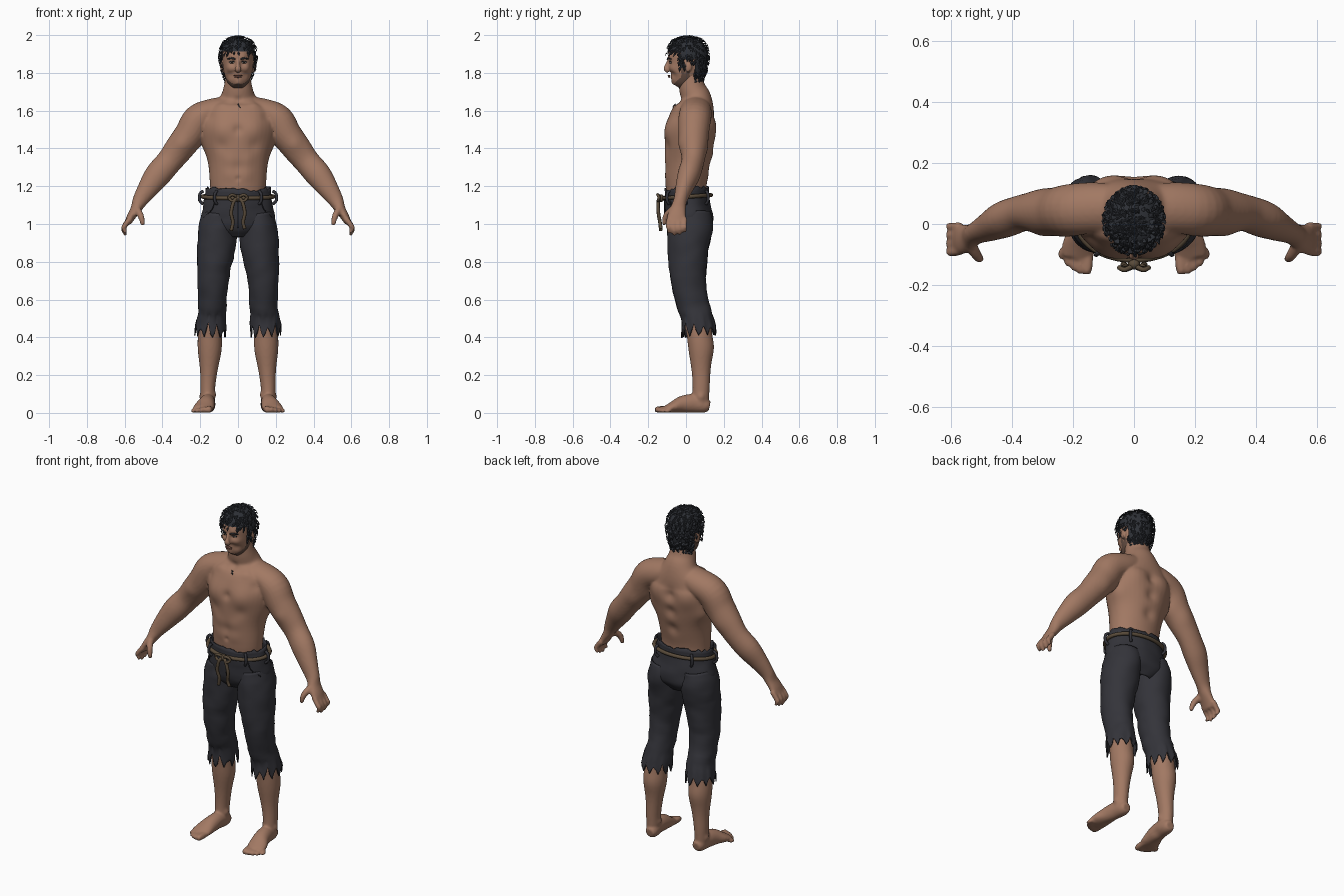
import bpy, bmesh, math, random
from mathutils import Vector, noise

random.seed(4)
if "Cube" in bpy.data.objects:
    bpy.data.objects.remove(bpy.data.objects["Cube"])


def material(name, *rgb):
    mat = bpy.data.materials.new(name)
    mat.use_nodes = True
    mat.diffuse_color = (*rgb, 1)
    mat.node_tree.nodes["Principled BSDF"].inputs["Base Color"].default_value = (*rgb, 1)
    return mat


skin = material("skin", .36, .19, .125)
stubble = material("stubble", .13, .075, .055)
lip = material("lip", .25, .11, .08)
hair = material("hair", .026, .029, .036)
cloth = material("dark cloth", .034, .034, .042)
seam = material("seam", .016, .016, .02)
rope = material("rope", .1, .07, .042)
white = material("eye white", .4, .36, .33)
iris = material("iris", .03, .02, .015)


def spline(keys, steps):
    """Catmull-Rom interpolation of (x, y, z, radius, radius along ref) rows."""
    out = []
    for i in range(len(keys) - 1):
        a, b, c, d = (keys[max(0, min(len(keys) - 1, i + k))] for k in (-1, 0, 1, 2))
        for s in range(steps):
            t = s / steps
            out.append([q + t / 2 * (r - p + t * (2 * p - 5 * q + 4 * r - e + t * (3 * (q - r) + e - p)))
                        for p, q, r, e in zip(a, b, c, d)])
    return out + [list(keys[-1])]


def loft(bm, keys, side=1, n=20, ref=(0, 1, 0), steps=4, caps=True):
    path = spline(keys, steps)
    pts = [Vector(p[:3]) for p in path]
    rings = []
    for i, p in enumerate(path):
        t = (pts[min(i + 1, len(pts) - 1)] - pts[max(i - 1, 0)]).normalized()
        b = Vector(ref)
        b = (b - t * b.dot(t)).normalized()
        a = t.cross(b)
        ring = []
        for k in range(n):
            w = math.tau * k / n
            co = pts[i] + a * max(p[3], .001) * math.cos(w) + b * max(p[4], .001) * math.sin(w)
            ring.append(bm.verts.new((co.x * side, co.y, co.z)))
        rings.append(ring)
    for lo, hi in zip(rings, rings[1:]):
        for k in range(n):
            bm.faces.new((lo[k], lo[k - 1], hi[k - 1], hi[k]))
    if caps:
        bm.faces.new(rings[0])
        bm.faces.new(rings[-1])
    return rings


def ball(bm, loc, size):
    made = bmesh.ops.create_uvsphere(bm, u_segments=16, v_segments=10, radius=1)["verts"]
    for v in made:
        v.co = Vector(loc) + Vector(a * b for a, b in zip(v.co, size))


def finish(name, bm, *mats, smooth=True):
    bmesh.ops.recalc_face_normals(bm, faces=bm.faces[:])
    mesh = bpy.data.meshes.new(name)
    bm.to_mesh(mesh)
    bm.free()
    for m in mats:
        mesh.materials.append(m)
    mesh.polygons.foreach_set("use_smooth", [smooth] * len(mesh.polygons))
    obj = bpy.data.objects.new(name, mesh)
    bpy.context.collection.objects.link(obj)
    return obj


def fuse(obj, voxel, bumps):
    """Merge overlapping forms into one skin, then raise or sink mirrored areas."""
    mats = list(obj.data.materials)
    rem = obj.modifiers.new("merge", "REMESH")
    rem.mode, rem.voxel_size = "VOXEL", voxel
    soft = obj.modifiers.new("soften", "SMOOTH")
    soft.factor, soft.iterations = .5, 4
    graph = bpy.context.evaluated_depsgraph_get()
    mesh = bpy.data.meshes.new_from_object(obj.evaluated_get(graph))
    obj.modifiers.clear()
    obj.data = mesh
    mesh.materials.clear()
    for m in mats:
        mesh.materials.append(m)
    moves = []
    for v in mesh.vertices:
        p = Vector((abs(v.co.x), v.co.y, v.co.z))
        amount = sum(h * math.exp(-((p - Vector((x, y, z))).length / r) ** 2) for x, y, z, r, h in bumps)
        moves.append(v.normal * amount)
    for v, m in zip(mesh.vertices, moves):
        v.co += m
    mesh.polygons.foreach_set("use_smooth", [True] * len(mesh.polygons))


# Torso, arms and hands
bm = bmesh.new()
loft(bm, [(0, .01, 1.08, .14, .1), (0, 0, 1.2, .148, .108), (0, .01, 1.32, .158, .122),
          (0, .02, 1.42, .185, .132), (0, .027, 1.5, .2, .133), (0, .037, 1.57, .195, .12),
          (0, .05, 1.62, .16, .098), (0, .05, 1.67, .098, .082), (0, .033, 1.72, .077, .07),
          (0, .02, 1.8, .062, .062)], n=40)
for s in (1, -1):
    loft(bm, [(.04, .055, 1.62, .06, .075), (.14, .05, 1.59, .073, .085), (.21, .045, 1.55, .084, .086),
              (.257, .04, 1.475, .08, .08), (.315, .04, 1.395, .076, .069), (.365, .036, 1.33, .069, .06),
              (.425, .015, 1.26, .069, .06), (.475, -.01, 1.19, .056, .047), (.518, -.03, 1.125, .041, .036),
              (.54, -.042, 1.08, .029, .042), (.565, -.05, 1.04, .023, .05), (.583, -.05, 1.005, .018, .048)],
         side=s, n=24)
    for k in range(4):
        y = -.09 + .028 * k
        drop = .012 * abs(k - 1.3)
        loft(bm, [(.57, y, 1.03, .015, .014), (.6, y - .003, .99, .015, .014),
                  (.604, y, .96 + drop, .013, .013), (.592, y, .936 + drop, .009, .009)], side=s, n=10)
    loft(bm, [(.54, -.06, 1.085, .02, .02), (.518, -.1, 1.05, .018, .018), (.508, -.113, 1.02, .015, .015),
              (.505, -.116, .992, .01, .01)], side=s, n=10, ref=(1, 0, 0))
body = finish("torso_and_arms", bm, skin)
fuse(body, .0075, [
    (.085, -.1, 1.5, .065, .014), (.09, -.115, 1.415, .035, -.008), (0, -.11, 1.5, .025, -.01),
    (0, -.11, 1.3, .03, -.006), (0, -.115, 1.24, .012, -.008), (.05, -.11, 1.34, .035, .004),
    (.05, -.11, 1.26, .035, .004), (0, .16, 1.52, .035, -.016), (0, .15, 1.42, .035, -.014),
    (0, .13, 1.31, .035, -.012), (.1, .15, 1.52, .06, .012), (.17, .07, 1.42, .05, .012),
    (.085, -.035, 1.63, .03, .007), (0, -.03, 1.65, .02, -.008), (.15, -.05, 1.57, .03, -.006),
    (.3, -.03, 1.42, .04, .007), (.28, .1, 1.4, .05, .006)])

# Small dark chest tuft
bm = bmesh.new()
for k in range(5):
    x = .008 * math.sin(2.4 * k)
    loft(bm, [(x, -.055, 1.635 - .006 * k, .003, .003), (x + .006, -.07, 1.622 - .006 * k, .002, .002)],
         n=5, steps=1)
finish("chest_tuft", bm, hair)

# Lower legs and bare feet
bm = bmesh.new()
for s in (1, -1):
    loft(bm, [(.14, .06, .55, .062, .068), (.148, .07, .42, .064, .066), (.15, .077, .33, .062, .063),
              (.155, .08, .22, .046, .05), (.16, .08, .13, .039, .045), (.16, .075, .04, .036, .045)], side=s, n=24)
    loft(bm, [(.155, .125, .035, .025, .025), (.156, .1, .04, .04, .036), (.16, .04, .05, .05, .041),
              (.168, -.02, .045, .045, .046), (.18, -.07, .03, .03, .055), (.188, -.11, .019, .018, .052)],
         side=s, n=20, ref=(1, 0, 0))
    for k in range(5):
        r = .018 - .0018 * k
        x, tip = .15 + .021 * k, -.165 + .003 * k * k
        loft(bm, [(x, -.08, r + .004, r, r), (x + .004, tip + .02, r, r, r), (x + .006, tip, r * .8, r * .6, r * .6)],
             side=s, n=10, ref=(1, 0, 0))
fuse(finish("lower_legs_and_feet", bm, skin), .0065, [
    (.15, .14, .35, .06, .008), (.205, .08, .085, .018, .008), (.12, .07, .095, .018, .007),
    (.15, .01, .45, .03, .005), (.12, .03, .02, .03, -.006)])

# Head, nose and ears
bm = bmesh.new()
loft(bm, [(0, -.048, 1.728, .026, .028), (0, -.035, 1.748, .05, .054), (0, -.012, 1.785, .07, .082),
          (0, 0, 1.84, .079, .095), (0, .005, 1.9, .082, .098), (0, .007, 1.95, .068, .082),
          (0, .007, 1.975, .035, .045)], n=32)
loft(bm, [(0, -.086, 1.872, .008, .009), (0, -.1, 1.84, .011, .012), (0, -.105, 1.82, .017, .014),
          (0, -.092, 1.806, .013, .01)], n=12)
for s in (1, -1):
    ball(bm, (.084 * s, .012, 1.835), (.011, .02, .032))
head = finish("head", bm, skin, stubble)
fuse(head, .005, [
    (.032, -.092, 1.855, .017, -.01), (.03, -.092, 1.882, .02, .005), (.05, -.075, 1.825, .022, .005),
    (.04, -.07, 1.785, .02, -.004), (0, -.095, 1.765, .012, -.004), (0, -.085, 1.743, .016, .006)])
for f in head.data.polygons:
    x, y, z = f.center
    jaw = 1.742 + max(0, y + .065) * .9
    if z < jaw and y < .02 or (abs(x) > .06 and -.025 < y < -.005 and 1.77 < z < 1.85):
        f.material_index = 1

# Facial details
white_bm, iris_bm, brow_bm, lip_bm = (bmesh.new() for _ in range(4))
for s in (1, -1):
    ball(white_bm, (.032 * s, -.079, 1.855), (.014, .007, .006))
    ball(iris_bm, (.031 * s, -.084, 1.855), (.0055, .004, .0055))
    loft(brow_bm, [(.014, -.099, 1.872, .003, .004), (.034, -.095, 1.878, .003, .005),
                   (.056, -.078, 1.873, .002, .003)], side=s, n=8, ref=(0, 0, 1))
    loft(brow_bm, [(.018, -.085, 1.858, .002, .002), (.032, -.087, 1.862, .002, .002),
                   (.047, -.077, 1.857, .002, .002)], side=s, n=6, ref=(0, 0, 1))
ball(lip_bm, (0, -.09, 1.786), (.024, .007, .004))
ball(lip_bm, (0, -.089, 1.779), (.02, .007, .005))
finish("eyes", white_bm, white)
finish("irises", iris_bm, iris)
finish("brows_and_lashes", brow_bm, hair)
finish("lips", lip_bm, lip)


# Hair cap and layered tufts
def hairline(y):
    return 1.905 if y < -.045 else 1.825 if y < 0 else 1.86 if y < .035 else 1.755


bm = bmesh.new()
loft(bm, [(0, .028, 1.74, .06, .06), (0, .014, 1.79, .079, .088), (0, .01, 1.84, .088, .1),
          (0, .01, 1.9, .092, .104), (0, .01, 1.95, .076, .088), (0, .01, 1.975, .048, .057),
          (0, .01, 1.985, .01, .012)], n=32)
bmesh.ops.delete(bm, geom=[v for v in bm.verts if v.co.z < hairline(v.co.y)], context="VERTS")
bmesh.ops.recalc_face_normals(bm, faces=bm.faces[:])
bm.normal_update()
roots = [(v.co.copy(), v.normal.copy()) for v in bm.verts]
crown = Vector((0, .03, 2.02))
for k in range(520):
    p, nrm = random.choice(roots)
    flow = p - crown + Vector(random.uniform(-.05, .05) for _ in range(3))
    flow = (flow - nrm * flow.dot(nrm)).normalized()
    across = flow.cross(nrm) * random.uniform(.006, .011)
    long = random.uniform(.022, .04)
    mid = p + flow * long * .5 + nrm * .009
    tip = p + flow * long + nrm * random.uniform(.002, .012)
    a, b, c, d, e = (bm.verts.new(q) for q in (p - nrm * .004, mid - across, mid + nrm * .004, mid + across, tip))
    for tri in ((a, c, b), (a, d, c), (b, c, e), (c, d, e), (a, b, d), (b, e, d)):
        bm.faces.new(tri)
finish("hair", bm, hair, smooth=False)

# Cropped trousers with torn hems and a frayed waist
bm = bmesh.new()
waist = loft(bm, [(0, .003, 1.185, .17, .116), (0, .008, 1.1, .184, .12), (0, .02, 1.02, .194, .124),
                  (0, .022, .97, .165, .112), (0, .022, .93, .07, .08)], n=48, caps=False)
for v in waist[0]:
    v.co.z += random.uniform(-.008, .014)
    v.co.xy *= random.uniform(1, 1.04)
for s in (1, -1):
    rings = loft(bm, [(.1, .02, 1.06, .084, .11), (.108, .022, .98, .099, .12), (.115, .012, .88, .102, .108),
                      (.127, .01, .78, .091, .1), (.133, .015, .68, .081, .09), (.135, .034, .58, .074, .084),
                      (.14, .058, .5, .077, .085), (.146, .067, .405, .084, .092)], side=s, n=44, caps=False)
    teeth = [(0, .04, .08, .035)[i % 4] * random.uniform(.4, 1.1) for i in range(44)]
    for ring in rings:
        for v, tooth in zip(ring, teeth):
            v.co.z += tooth * max(0, min(1, (.53 - v.co.z) / .125))
bmesh.ops.recalc_face_normals(bm, faces=bm.faces[:])
bm.normal_update()
for v in bm.verts:
    v.co += v.normal * .006 * noise.noise(Vector((v.co.x * 12, v.co.y * 12, v.co.z * 22)))
trousers = finish("trousers", bm, cloth)
trousers.modifiers.new("thickness", "SOLIDIFY").thickness = .006


# Rope belt, knot, hanging ends, belt loops and pocket seams
def hip(angle, z, out=1.0):
    return (.18 * out * math.sin(angle), .008 - .12 * out * math.cos(angle), z)


def cord(bm, points, r, ref=(0, 0, 1), steps=4):
    loft(bm, [(*p, r, r) for p in points], n=8, ref=ref, steps=steps)


bm = bmesh.new()
cord(bm, [hip(math.tau * k / 48, 1.145 - .008 * math.cos(math.tau * k / 48), 1.04) for k in range(49)], .011, steps=1)
ball(bm, (0, -.132, 1.137), (.02, .018, .02))
for s, low in ((1, .975), (-1, .965)):
    cord(bm, [(0, -.135, 1.14), (.022 * s, -.147, 1.12), (.036 * s, -.146, 1.06), (.027 * s, -.138, 1.01),
              (.036 * s, -.133, low)], .0095, ref=(1, 0, 0))
    cord(bm, [(0, -.135, 1.14), (.03 * s, -.15, 1.155), (.048 * s, -.143, 1.14), (.03 * s, -.148, 1.122),
              (0, -.137, 1.132)], .008, ref=(0, 1, 0))
finish("rope_belt", bm, rope)

loops, seams = bmesh.new(), bmesh.new()
for angle in (.65, -.65, 1.5, -1.5, 2.5, -2.5):
    cord(loops, [hip(angle, 1.175, 1.02), hip(angle, 1.16, 1.12), hip(angle, 1.125, 1.13), hip(angle, 1.105, 1.02)],
         .008, ref=(1, 0, 0))
for s in (1, -1):
    cord(seams, [hip(.75 * s, 1.12, 1.01), hip(.85 * s, 1.075, 1.03), hip(1.2 * s, 1.035, 1.07)], .003)
cord(seams, [hip(0, 1.13, 1.01), (0, -.113, 1.05), (0, -.1, .98)], .003, ref=(1, 0, 0))
finish("belt_loops", loops, cloth)
finish("pocket_seams", seams, seam)
